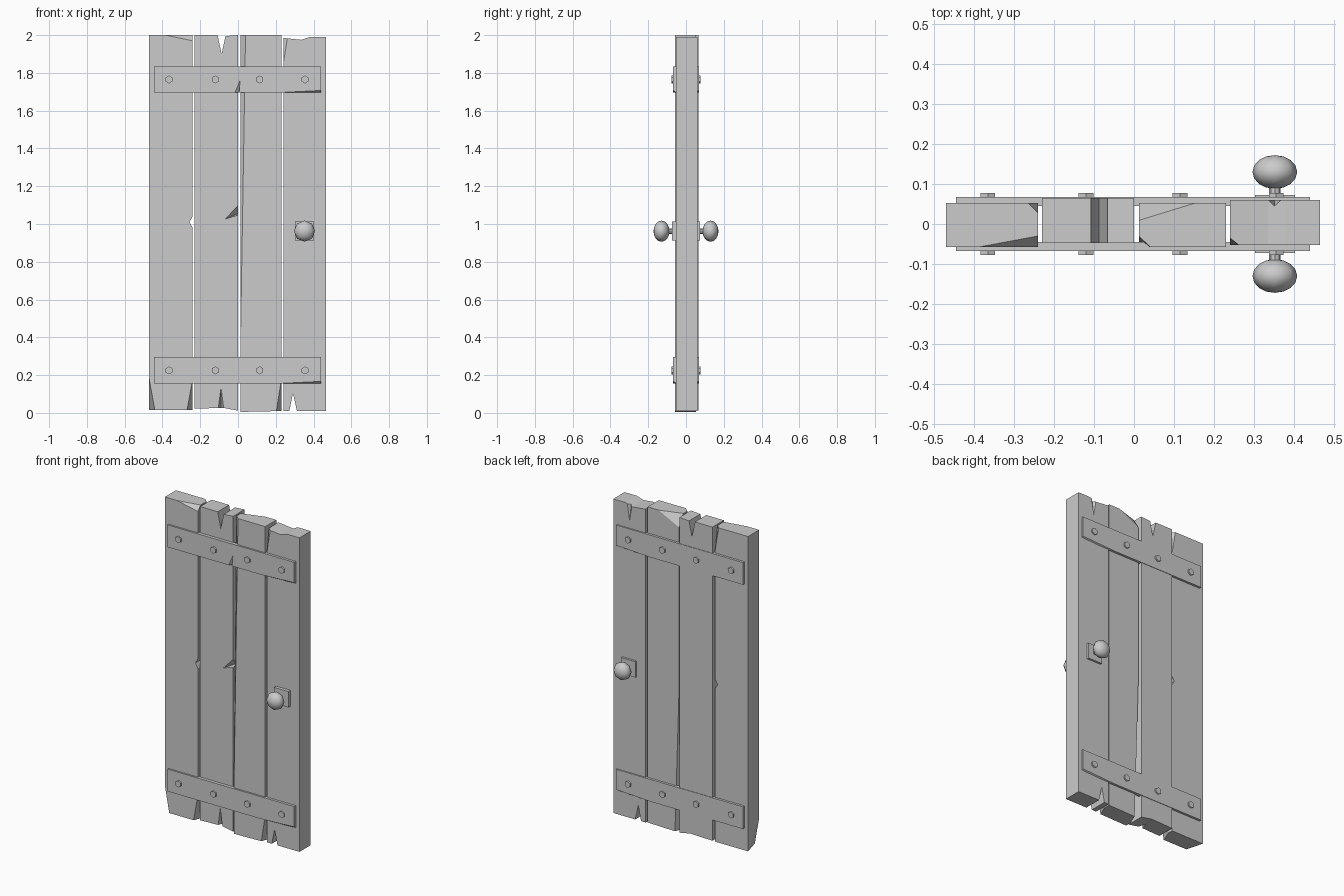
import bpy, bmesh
from math import radians
from mathutils import Vector, Matrix

cube = bpy.data.objects.get("Cube")
if cube:
    bpy.data.objects.remove(cube)

grey = bpy.data.materials.new("plain grey")
grey.use_nodes = True
grey.diffuse_color = (0.6, 0.6, 0.6, 1)
grey.node_tree.nodes["Principled BSDF"].inputs["Base Color"].default_value = (0.6, 0.6, 0.6, 1)


def finish(name, bm, smooth=False):
    bmesh.ops.recalc_face_normals(bm, faces=bm.faces)
    for f in bm.faces:
        f.smooth = smooth
    mesh = bpy.data.meshes.new(name)
    bm.to_mesh(mesh)
    bm.free()
    mesh.materials.append(grey)
    obj = bpy.data.objects.new(name, mesh)
    bpy.context.collection.objects.link(obj)
    return obj


def slab(name, outline, y0, y1, cuts=()):
    """Extrude an x-z outline in y, then slice corners off by three-point planes."""
    bm = bmesh.new()
    face = bm.faces.new([bm.verts.new((x, y0, z)) for x, z in outline])
    ext = bmesh.ops.extrude_face_region(bm, geom=[face])["geom"]
    moved = [v for v in ext if isinstance(v, bmesh.types.BMVert)]
    bmesh.ops.translate(bm, verts=moved, vec=(0, y1 - y0, 0))
    xs, zs = zip(*outline)
    centre = Vector(((min(xs) + max(xs)) / 2, (y0 + y1) / 2, (min(zs) + max(zs)) / 2))
    for points in cuts:
        a, b, c = map(Vector, points)
        n = (b - a).cross(c - a).normalized()
        if n.dot(centre - a) > 0:
            n = -n
        res = bmesh.ops.bisect_plane(bm, geom=bm.verts[:] + bm.edges[:] + bm.faces[:],
                                     plane_co=a, plane_no=n, clear_outer=True)
        rim = [e for e in res["geom_cut"] if isinstance(e, bmesh.types.BMEdge)]
        bmesh.ops.holes_fill(bm, edges=rim, sides=0)
    return finish(name, bm)


def gouge(obj, *points):
    """Split a wedge out of a board with a four-cornered cutter."""
    bm = bmesh.new()
    verts = [bm.verts.new(p) for p in points]
    bmesh.ops.convex_hull(bm, input=verts)
    cutter = finish("wedge_cutter", bm)
    cutter.hide_render = True
    mod = obj.modifiers.new("split", "BOOLEAN")
    mod.operation = "DIFFERENCE"
    mod.solver = "EXACT"
    mod.object = cutter
    deps = bpy.context.evaluated_depsgraph_get()
    mesh = bpy.data.meshes.new_from_object(obj.evaluated_get(deps))
    obj.modifiers.clear()
    obj.data = mesh
    bpy.data.objects.remove(cutter)


def box(x0, x1, z0, z1):
    return [(x0, z0), (x1, z0), (x1, z1), (x0, z1)]


# Planks, from the hinge side to the knob side
slab("outer_plank",
     [(-.47, .015), (-.24, .015), (-.24, .98), (-.257, 1.01), (-.24, 1.04), (-.24, 2), (-.47, 2)],
     -.057, .053,
     [((-.47, -.057, .18), (-.44, -.057, .015), (-.47, .053, .015)),
      ((-.24, -.057, .18), (-.27, -.057, .015), (-.24, .02, .015)),
      ((-.385, -.057, 2), (-.24, -.03, 2), (-.24, -.057, 1.97)),
      ((-.265, .053, 2), (-.24, .028, 2), (-.24, .053, 1.85))])

plank = slab("inner_plank",
             [(-.23, .022), (-.08, .027), (0, .012), (0, 2), (-.066, 1.995),
              (-.087, 1.9), (-.108, 2), (-.23, 2)], -.048, .065)
gouge(plank, (-.11, -.05, -.01), (-.07, -.05, -.01), (-.09, -.05, .14), (-.09, .01, -.01))
gouge(plank, (-.07, -.05, 1.025), (.01, -.05, 1.11), (.01, -.05, 1.05), (.01, .01, 1.06))

slab("split_plank", [(.012, .005), (.23, .01), (.23, 2), (.012, 2)], -.057, .053,
     [((.015, .01, 2), (.155, .053, 2), (.015, .053, 1.93)),
      ((.04, -.057, 2), (.012, -.03, 2), (.012, -.057, .3)),
      ((.012, .053, .9), (.04, .053, 0), (.012, -.02, 0)),
      ((.23, -.057, .18), (.203, -.057, .01), (.23, .01, .01))])

plank = slab("knob_plank",
             [(.24, .01), (.272, .01), (.291, .105), (.312, .01), (.465, .01),
              (.465, 1.99), (.38, 1.99), (.335, 1.975), (.24, 1.985)], -.052, .06,
             [((.262, -.052, 1.985), (.24, -.035, 1.985), (.24, -.052, 1.85))])
gouge(plank, (.33, .062, 2), (.372, .062, 2), (.351, .062, 1.87), (.351, .042, 2))

# Straps and hexagonal bolts on both faces
for side, face in ((-1, "front"), (1, "back")):
    for level, z in (("upper", 1.765), ("lower", .225)):
        y0, y1 = sorted((side * .045, side * .068))
        strap = slab(f"{face}_{level}_strap", box(-.445, .44, z - .07, z + .07), y0, y1,
                     [((.2, side * .068, z - .07), (.44, side * .068, z - .058),
                       (.44, side * .05, z - .07))])
        if side < 0 and level == "upper":
            gouge(strap, (-.022, -.07, 1.69), (.005, -.07, 1.69),
                  (.012, -.07, 1.77), (.008, -.05, 1.69))
        for i, x in enumerate((-.365, -.12, .115, .355)):
            bm = bmesh.new()
            bmesh.ops.create_cone(bm, cap_ends=True, segments=6, radius1=.021, radius2=.021,
                                  depth=.02, matrix=Matrix.Translation((x, side * .067, z))
                                  @ Matrix.Rotation(radians(90), 4, "X"))
            finish(f"{face}_{level}_bolt_{i + 1}", bm)

    # Knob with its square plate and stem
    y0, y1 = sorted((side * .045, side * .073))
    slab(f"{face}_knob_plate", box(.302, .402, .912, 1.012), y0, y1)
    turn = Matrix.Rotation(radians(90), 4, "X")
    bm = bmesh.new()
    bmesh.ops.create_cone(bm, cap_ends=True, segments=8, radius1=.014, radius2=.014, depth=.05,
                          matrix=Matrix.Translation((.352, side * .085, .962)) @ turn)
    finish(f"{face}_knob_stem", bm)
    bm = bmesh.new()
    bmesh.ops.create_uvsphere(bm, u_segments=8, v_segments=8, radius=1,
                              matrix=Matrix.Translation((.352, side * .13, .962)) @ turn
                              @ Matrix.Diagonal((.056, .056, .042, 1)))
    finish(f"{face}_knob", bm, smooth=True)
